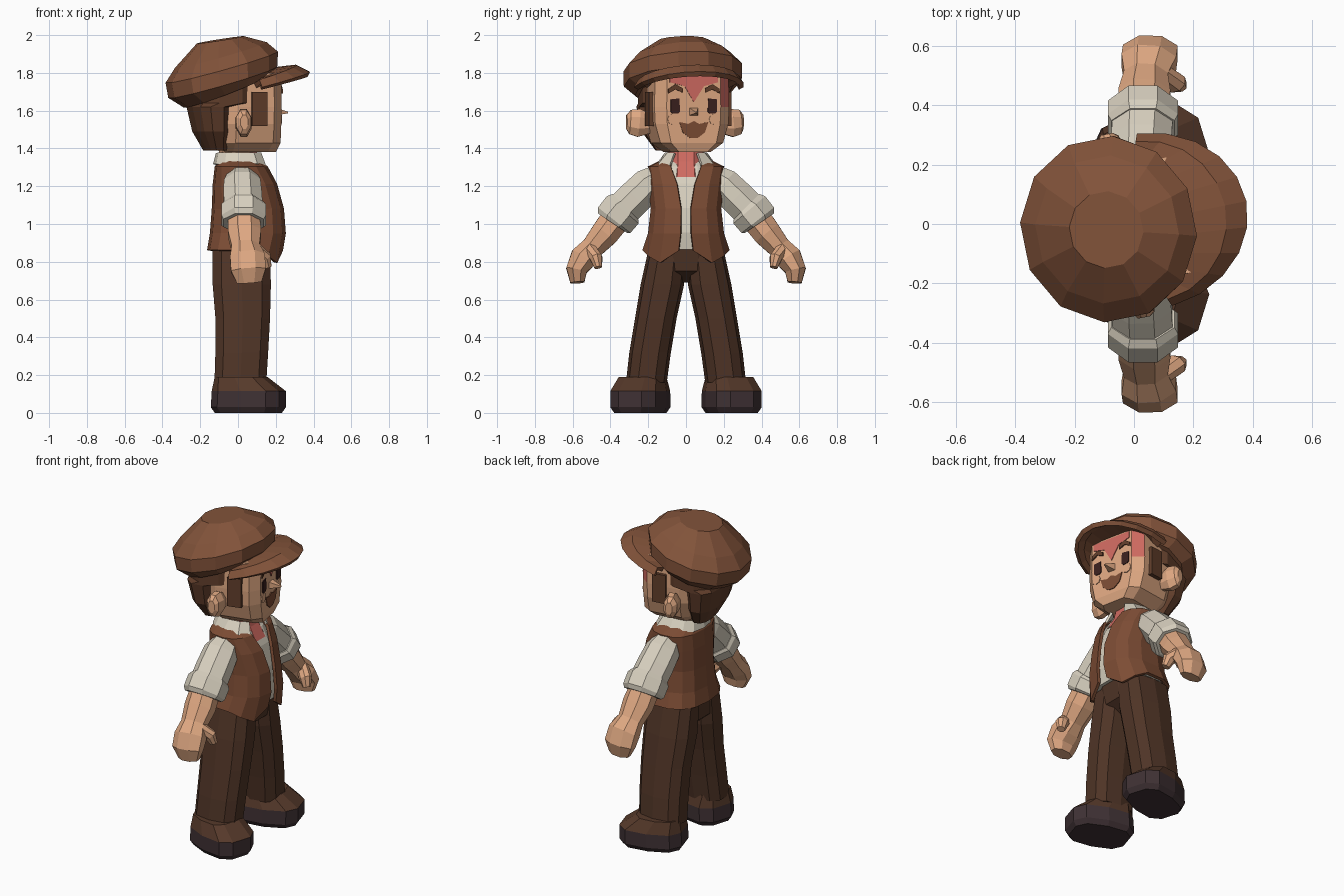
import bpy, bmesh, math
from mathutils import Vector, Matrix

if "Cube" in bpy.data.objects:
    bpy.data.objects.remove(bpy.data.objects["Cube"])


def material(name, code):
    rgb = [int(code[i:i + 2], 16) / 255 for i in (0, 2, 4)]
    col = [c / 12.92 if c < 0.04 else ((c + 0.055) / 1.055) ** 2.4 for c in rgb] + [1]
    m = bpy.data.materials.new(name)
    m.use_nodes = True
    m.diffuse_color = col
    bsdf = m.node_tree.nodes["Principled BSDF"]
    bsdf.inputs["Base Color"].default_value = col
    bsdf.inputs["Roughness"].default_value = 0.9
    return m


CAP = material("cap brown", "82533A")
VEST = material("waistcoat brown", "7C4C34")
HAIR = material("hair brown", "613E2B")
SKIN = material("skin", "DFA882")
SHIRT = material("shirt cream", "D8D0BF")
TROUSER = material("trouser brown", "4F3426")
SHOE = material("shoe black", "3F3134")
UPPER = material("shoe brown", "56392A")
RED = material("flushed red", "CF6A60")
DARK = material("eye dark", "3A201E")

TURN = Matrix.Rotation(math.radians(11.5), 4, "Z")  # the head looks slightly left
STILL = Matrix.Identity(4)


def loft(name, rings, mats, closed=True, thick=0, xf=STILL, rule=None):
    """Skin rows of points; closed rows are capped, open ones become thick sheets."""
    bm = bmesh.new()
    rows = [[bm.verts.new(xf @ Vector(p)) for p in r] for r in rings]
    n = len(rows[0])
    for a, b in zip(rows, rows[1:]):
        for i in range(n if closed else n - 1):
            j = (i + 1) % n
            bm.faces.new((a[i], a[j], b[j], b[i]))
    if closed:
        bm.faces.new(rows[0])
        bm.faces.new(rows[-1])
    bmesh.ops.recalc_face_normals(bm, faces=bm.faces)
    if rule:
        for f in bm.faces:
            f.material_index = int(rule(f.normal, f.calc_center_median()))
    me = bpy.data.meshes.new(name)
    bm.to_mesh(me)
    bm.free()
    for m in mats:
        me.materials.append(m)
    ob = bpy.data.objects.new(name, me)
    bpy.context.collection.objects.link(ob)
    if thick:
        mod = ob.modifiers.new("thickness", "SOLIDIFY")
        mod.thickness = thick
        mod.offset = 0
    return ob


def power(v, p):
    return math.copysign(abs(v) ** p, v)


def ring(front, back, w, z, yc=0, n=12, p=0.8, rise=0, gap=None):
    """Rounded section; rise tilts it, gap leaves it open at the front."""
    pts = []
    for i in range(n):
        t = math.tau * (i + 0.5) / n
        if gap is not None:
            t = gap + (math.tau - 2 * gap) * i / (n - 1)
        c, s = power(math.cos(t), p), power(math.sin(t), p)
        pts.append(((front + back) / 2 + (front - back) / 2 * c, yc + w * s, z + rise * c))
    return pts


def tube(name, path, mat, n=8, xf=STILL):
    """Path entries: position, radius along x, radius across."""
    rings = []
    for i, (p, rx, rs) in enumerate(path):
        d = Vector(path[min(i + 1, len(path) - 1)][0]) - Vector(path[max(i - 1, 0)][0])
        u = Vector((1, 0, 0))
        u = (u - d * u.dot(d) / d.dot(d)).normalized()
        v = d.normalized().cross(u)
        angles = [math.tau * (k + 0.5) / n for k in range(n)]
        rings.append([Vector(p) + u * rx * math.cos(t) + v * rs * math.sin(t) for t in angles])
    return loft(name, rings, [mat], xf=xf)


def plate(name, outline, mat, x=0.205):
    """Thin painted detail on the face, outline in (y, z)."""
    return loft(name, [[(x + d, y, z) for y, z in outline] for d in (-0.002, 0.005)], [mat], xf=TURN)


# Head with a flat face
def head_ring(front, back, w, z):
    half = [(front, w * 0.68), (front - 0.05, w * 0.94), (-0.05, w), (back, w * 0.6)]
    return [(x, y, z) for x, y in half] + [(x, -y, z) for x, y in reversed(half)]


loft("head", [head_ring(0.19, -0.08, 0.11, 1.38), head_ring(0.205, -0.14, 0.18, 1.43),
              head_ring(0.205, -0.19, 0.21, 1.53), head_ring(0.205, -0.2, 0.215, 1.62),
              head_ring(0.205, -0.2, 0.21, 1.8)], [SKIN, RED], xf=TURN,
     rule=lambda n, c: n.x > 0.25 and n.y > 0.5 and c.z > 1.6 and c.x > 0.1)
loft("hair", [ring(-0.07, -0.18, 0.14, 1.39), ring(-0.06, -0.235, 0.21, 1.49),
              ring(-0.05, -0.265, 0.235, 1.62), ring(0.1, -0.27, 0.235, 1.64),
              ring(0.1, -0.27, 0.235, 1.78)], [HAIR], xf=TURN)
tube("nose", [((0.2, 0, 1.595), 0.03, 0.035), ((0.27, 0, 1.59), 0.005, 0.006)], SKIN, 4, TURN)

# Face details
plate("forehead_flush", [(-0.13, 1.79), (0.13, 1.79), (0.13, 1.75), (0.055, 1.73),
                         (0, 1.645), (-0.05, 1.73), (-0.13, 1.75)], RED)
plate("mouth", [(-0.078, 1.54), (-0.03, 1.53), (0, 1.545), (0.03, 1.53), (0.078, 1.54),
                (0.06, 1.485), (0.02, 1.455), (-0.02, 1.455), (-0.06, 1.485)], VEST)
for s, side in ((1, "left"), (-1, "right")):
    plate(side + "_eye", [(s * y, z) for y, z in (
        (0.075, 1.595), (0.085, 1.585), (0.115, 1.585), (0.125, 1.595), (0.125, 1.66), (0.078, 1.665))], DARK)
    plate(side + "_eyebrow", [(s * y, z) for y, z in (
        (0.06, 1.695), (0.1, 1.712), (0.14, 1.69), (0.138, 1.715), (0.1, 1.74), (0.06, 1.718))], HAIR, 0.209)
    plate(side + "_cheek", [(s * 0.112 + 0.03 * math.cos(t), 1.555 + 0.03 * math.sin(t))
                            for t in [math.tau * k / 8 for k in range(8)]], SKIN)
    tube(side + "_ear", [((-0.02, s * 0.19, 1.53), 0.035, 0.055), ((-0.02, s * 0.25, 1.535), 0.045, 0.08),
                         ((-0.03, s * 0.295, 1.54), 0.042, 0.07), ((-0.03, s * 0.315, 1.54), 0.022, 0.04)],
         SKIN, 8, TURN)
    loft(side + "_sideburn", [[(x, s * y, z) for x, y in ((0.03, 0.18), (0.115, 0.18), (0.115, 0.222), (0.03, 0.228))]
                              for z in (1.52, 1.7)], [HAIR], xf=TURN)

# Flat cap: tilted crown and drooping brim
loft("cap_crown", [ring(0.17, -0.29, 0.26, 1.705, rise=0.09, p=1), ring(0.205, -0.37, 0.315, 1.75, rise=0.085, p=1),
                   ring(0.21, -0.385, 0.315, 1.83, rise=0.085, p=1), ring(0.15, -0.335, 0.25, 1.895, rise=0.07, p=1),
                   ring(0.03, -0.22, 0.13, 1.975, rise=0.02, p=1)], [CAP], xf=TURN)
arc = [math.radians(-85 + 17 * k) for k in range(11)]
loft("cap_brim", [[(0.04 + r * math.cos(t), w * math.sin(t), z - 0.085 * (1 - math.cos(t))) for t in arc]
                  for r, w, z in ((0.1, 0.22, 1.81), (0.27, 0.265, 1.83), (0.34, 0.285, 1.795))],
     [CAP], closed=False, thick=0.028, xf=TURN)

# Neck with a flushed throat, and open collar
loft("neck", [ring(0.165, -0.1, 0.11, 1.25, n=9), ring(0.12, -0.1, 0.1, 1.33, n=9), ring(0.09, -0.1, 0.1, 1.43, n=9)],
     [SKIN, RED], rule=lambda n, c: n.x > 0.6)
collar = [ring(0.13, -0.11, 0.105, 1.375, gap=0.5, n=11), ring(0.185, -0.125, 0.15, 1.315, gap=0.7, n=11)]
for i in (0, -1):
    x, y, z = collar[1][i]
    collar[1][i] = (x, y * 0.9, z - 0.04)
loft("collar", collar, [SHIRT], closed=False, thick=0.014)

# Shirt body with an open waistcoat over it
body = ((0.12, -0.09, 0.12, 1.335, 0.7), (0.155, -0.115, 0.195, 1.3, 0.3), (0.2, -0.125, 0.19, 1.21, 0.15),
        (0.235, -0.13, 0.18, 1.08, 0.07), (0.245, -0.14, 0.195, 0.95, 0.07), (0.23, -0.155, 0.225, 0.86, 0.09))
loft("shirt_body", [ring(f - 0.025, b + 0.025, w - 0.025, z + 0.005, p=0.75) for f, b, w, z, g in body], [SHIRT])
vest = [ring(f, b, w, z, gap=g, n=15, p=0.75) for f, b, w, z, g in body]
for i in (1, 2, -2, -3):
    x, y, z = vest[-1][i]
    vest[-1][i] = (x - 0.01, y, z - (0.065 if i in (1, -2) else 0.03))
loft("waistcoat", vest, [VEST], closed=False, thick=0.018)

# Trousers
loft("trouser_hips", [ring(0.07, -0.06, 0.05, 0.69), ring(0.165, -0.13, 0.18, 0.75),
                      ring(0.19, -0.135, 0.19, 0.9)], [TROUSER])
legs = ((0.175, -0.14, 0.1, 0.86, 0.1), (0.18, -0.14, 0.115, 0.68, 0.125), (0.175, -0.125, 0.11, 0.5, 0.16),
        (0.165, -0.125, 0.11, 0.32, 0.19), (0.155, -0.13, 0.108, 0.16, 0.21))

for s, side in ((1, "left"), (-1, "right")):
    loft(side + "_trouser_leg", [ring(f, b, w, z, s * y, n=10, p=0.75) for f, b, w, z, y in legs], [TROUSER])

    # Shoes turned outwards
    foot = Matrix.Translation((0.05, s * 0.24, 0)) @ Matrix.Rotation(s * 0.3, 4, "Z")
    loft(side + "_shoe", [ring(0.18, -0.17, 0.125, 0, n=10, p=0.7), ring(0.2, -0.19, 0.145, 0.03, n=10, p=0.7),
                          ring(0.2, -0.185, 0.145, 0.115, n=10, p=0.7), ring(0.1, -0.17, 0.12, 0.19, n=10, p=0.7)],
         [SHOE, UPPER], xf=foot, rule=lambda n, c: c.z > 0.13)

    # Sleeves, rolled cuffs, forearms and hands
    def limb(part, mat, *path):
        tube(side + part, [((x, s * y, z), a, b) for x, y, z, a, b in path], mat)

    limb("_sleeve", SHIRT, (0.02, 0.14, 1.255, 0.08, 0.07), (0.022, 0.2, 1.21, 0.105, 0.095),
         (0.025, 0.27, 1.14, 0.11, 0.1), (0.03, 0.35, 1.06, 0.11, 0.1))
    limb("_cuff", SHIRT, (0.03, 0.32, 1.09, 0.115, 0.105), (0.03, 0.335, 1.075, 0.128, 0.12),
         (0.03, 0.38, 1.02, 0.128, 0.118), (0.03, 0.39, 1.005, 0.115, 0.1))
    limb("_forearm_and_hand", SKIN, (0.03, 0.37, 1.03, 0.09, 0.085), (0.035, 0.43, 0.95, 0.095, 0.08),
         (0.04, 0.495, 0.875, 0.08, 0.065), (0.05, 0.545, 0.82, 0.1, 0.075),
         (0.055, 0.58, 0.755, 0.1, 0.06), (0.06, 0.575, 0.69, 0.07, 0.04))
    limb("_thumb", SKIN, (0.09, 0.51, 0.87, 0.035, 0.035), (0.14, 0.475, 0.82, 0.04, 0.035),
         (0.155, 0.465, 0.77, 0.025, 0.022))
